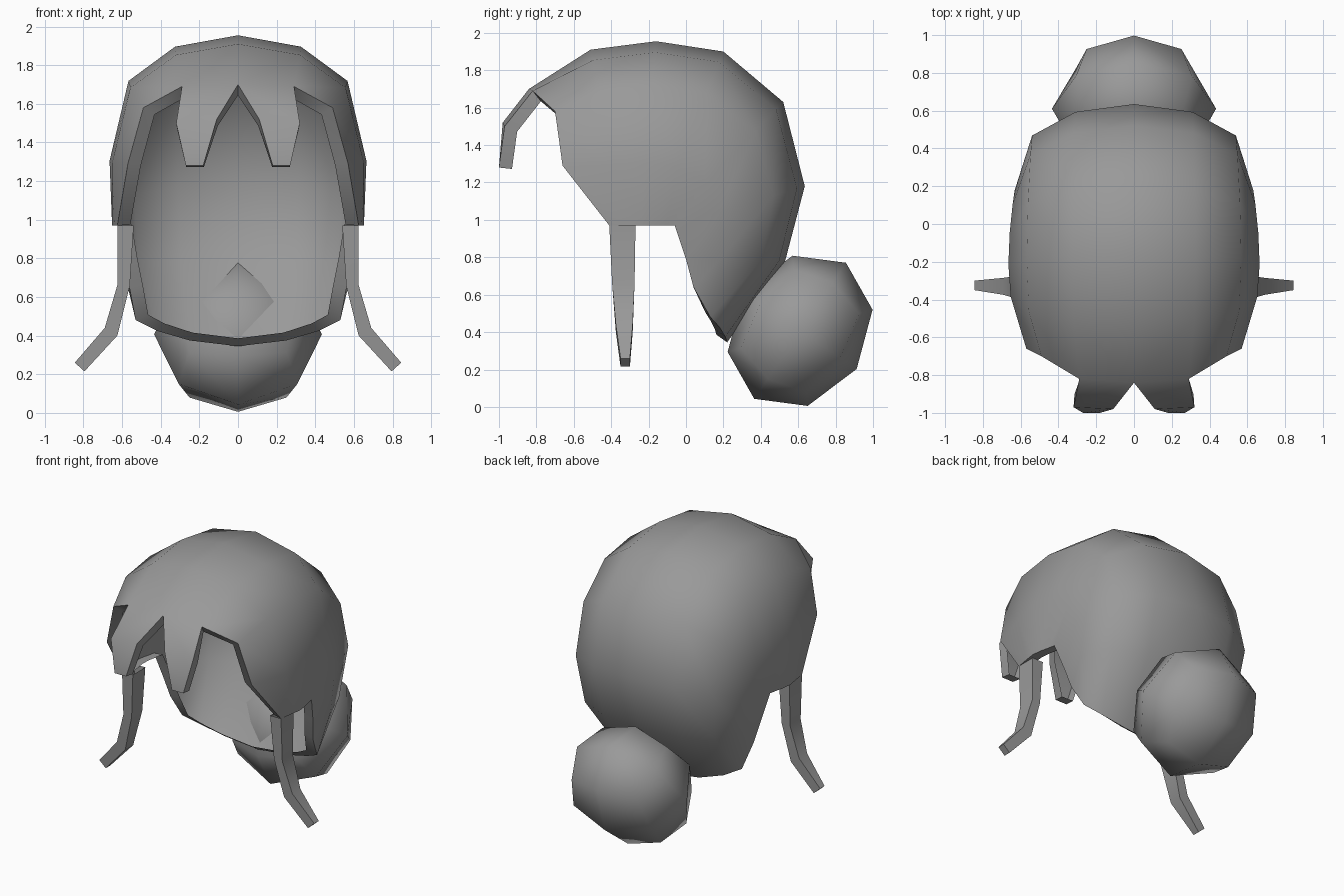
import bpy, bmesh, math
from mathutils import Matrix

cube = bpy.data.objects.get("Cube")
if cube:
    bpy.data.objects.remove(cube)

GREY = (0.32, 0.32, 0.32, 1)
mat = bpy.data.materials.new("hair grey")
mat.use_nodes = True
mat.diffuse_color = GREY
mat.node_tree.nodes["Principled BSDF"].inputs["Base Color"].default_value = GREY


def finish(name, bm, mirror=False, lip=0, angle=60):
    """Turn a bmesh into a shaded object, mirrored and given a rim lip if asked."""
    mesh = bpy.data.meshes.new(name)
    bm.to_mesh(mesh)
    bm.free()
    mesh.materials.append(mat)
    obj = bpy.data.objects.new(name, mesh)
    bpy.context.collection.objects.link(obj)
    bpy.ops.object.select_all(action='DESELECT')
    obj.select_set(True)
    bpy.context.view_layer.objects.active = obj
    if mirror:
        mod = obj.modifiers.new("mirror", 'MIRROR')
        mod.use_clip = True
        mod.merge_threshold = 0.001
        bpy.ops.object.modifier_apply(modifier=mod.name)
    if lip:
        mod = obj.modifiers.new("lip", 'SOLIDIFY')
        mod.thickness = lip
        mod.offset = -1
        mod.use_even_offset = True
        mod.use_rim_only = True
        bpy.ops.object.modifier_apply(modifier=mod.name)
    # Shading comes last so the lip keeps a crisp edge
    bpy.ops.object.shade_smooth_by_angle(angle=math.radians(angle))


# Ribs run from the crown line down to the side rim with a shared rounded shape
ACROSS = (0, 0.5, 0.87, 1.02, 1)
DROP = (0, 0.06, 0.24, 0.66, 1)


def rib(mid, rim):
    my, mz = mid
    rx, ry, rz = rim
    return [(rx * a, my + (ry - my) * d, mz + (rz - mz) * d)
            for a, d in zip(ACROSS, DROP)]


rows = [[(0, -0.84, 1.70), (0.29, -0.82, 1.69), (0.49, -0.70, 1.58),
         (0.57, -0.66, 1.29), (0.625, -0.41, 0.97)]]
rows += [rib(mid, rim) for mid, rim in (
    ((-0.51, 1.91), (0.64, -0.32, 0.97)),
    ((-0.16, 1.955), (0.652, -0.24, 0.97)),
    ((0.20, 1.90), (0.645, -0.17, 0.97)),
    ((0.52, 1.63), (0.63, -0.11, 0.97)),
    ((0.635, 1.18), (0.62, -0.06, 0.97)),
    ((0.53, 0.78), (0.59, 0.00, 0.79)))]
rows.append([(0, 0.22, 0.345), (0.25, 0.21, 0.375), (0.42, 0.18, 0.425),
             (0.53, 0.13, 0.48), (0.56, 0.04, 0.64)])

# Hair cap: a sheet open at the face, with one fringe tuft on each half
bm = bmesh.new()
grid = [[bm.verts.new(p) for p in row] for row in rows]
for low, high in zip(grid, grid[1:]):
    for c in range(len(low) - 1):
        bm.faces.new((low[c], low[c + 1], high[c + 1], high[c]))
inner, outer = grid[0][:2]
for a, b in (((0.11, -0.98, 1.52), (0.32, -0.97, 1.50)),
             ((0.18, -1.0, 1.28), (0.27, -1.0, 1.28))):
    a, b = bm.verts.new(a), bm.verts.new(b)
    bm.faces.new((inner, a, b, outer))
    inner, outer = a, b
finish("hair_cap", bm, mirror=True, lip=0.07, angle=50)

# Side locks: tapered strips lofted through (inner x, z), (outer x, z), front y, back y
bm = bmesh.new()
sections = (
    ((0.54, 0.97), (0.625, 0.97), -0.41, -0.27),
    ((0.56, 0.66), (0.625, 0.66), -0.395, -0.275),
    ((0.625, 0.40), (0.69, 0.44), -0.375, -0.285),
    ((0.795, 0.215), (0.845, 0.26), -0.35, -0.30))
rings = []
for (ix, iz), (ox, oz), front, back in sections:
    rings.append([bm.verts.new(p) for p in (
        (ix, front, iz), (ox, front, oz), (ox, back, oz), (ix, back, iz))])
for top, low in zip(rings, rings[1:]):
    for i in range(4):
        j = (i + 1) % 4
        bm.faces.new((top[i], low[i], low[j], top[j]))
bm.faces.new(rings[-1][::-1])
bmesh.ops.recalc_face_normals(bm, faces=bm.faces)
finish("side_locks", bm, mirror=True, angle=40)

# Bun: a once-divided cube pushed out to a sphere, slightly flattened and tilted
bm = bmesh.new()
bmesh.ops.create_cube(bm, size=1)
bmesh.ops.subdivide_edges(bm, edges=bm.edges[:], cuts=1, use_grid_fill=True)
for v in bm.verts:
    v.co = v.co.normalized() * 0.41
bmesh.ops.transform(bm, verts=bm.verts, matrix=Matrix.Translation((0, 0.61, 0.407))
                    @ Matrix.Rotation(math.radians(56), 4, 'X')
                    @ Matrix.Diagonal((1.06, 1.07, 0.89, 1)))
finish("bun", bm)
